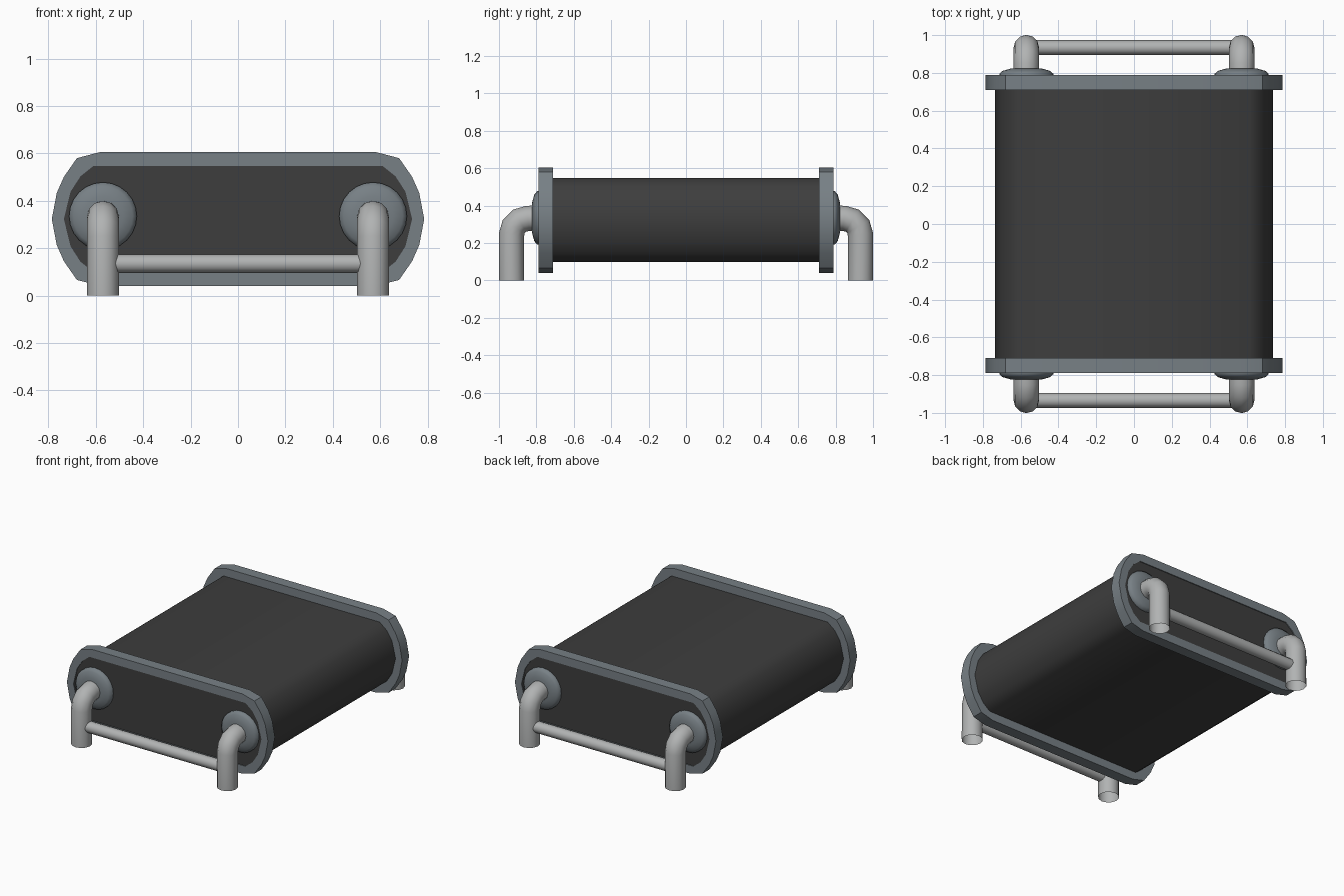
import bpy, bmesh, math
from mathutils import Vector

if "Cube" in bpy.data.objects:
    bpy.data.objects.remove(bpy.data.objects["Cube"])

def material(name, rgb):
    m = bpy.data.materials.new(name)
    m.diffuse_color = (*rgb, 1)
    m.use_nodes = True
    m.node_tree.nodes["Principled BSDF"].inputs["Base Color"].default_value = m.diffuse_color
    return m

DARK = material("charcoal", (0.047, 0.047, 0.047))
SLATE = material("slate grey", (0.185, 0.215, 0.235))
STEEL = material("light steel", (0.44, 0.45, 0.45))
ZC = 0.323

def finish(name, bm, mat, angle=40):
    bmesh.ops.recalc_face_normals(bm, faces=bm.faces)
    me = bpy.data.meshes.new(name)
    bm.to_mesh(me)
    bm.free()
    me.materials.append(mat)
    ob = bpy.data.objects.new(name, me)
    bpy.context.collection.objects.link(ob)
    bpy.ops.object.select_all(action='DESELECT')
    ob.select_set(True)
    bpy.context.view_layer.objects.active = ob
    bpy.ops.object.shade_smooth_by_angle(angle=math.radians(angle))
    return ob

def skin(bm, loops, closed=False, caps=False):
    """Bridge equal-length rings of points with quads."""
    rings = [[bm.verts.new(p) for p in l] for l in loops]
    pairs = list(zip(rings, rings[1:]))
    if closed:
        pairs.append((rings[-1], rings[0]))
    for a, b in pairs:
        n = len(a)
        for i in range(n):
            j = (i + 1) % n
            bm.faces.new((a[i], a[j], b[j], b[i]))
    if caps:
        bm.faces.new(rings[0])
        bm.faces.new(rings[-1])

def outline(quarter, y):
    """Mirror a top-right quarter outline (top to side) into a full loop."""
    right = quarter + [(x, -z) for x, z in reversed(quarter[:-1])]
    full = right + [(-x, z) for x, z in reversed(right)]
    return [Vector((x, y, ZC + z)) for x, z in full]

inner = [(0.61, 0.224), (0.665, 0.18), (0.707, 0.115), (0.735, 0.0)]
outer = [(0.585, 0.282), (0.68, 0.257), (0.735, 0.178), (0.765, 0.11), (0.786, 0.0)]
# same point count on the inner edge so the rim can be bridged
inner_rim = [(0.58, 0.224)] + inner

# main body
bm = bmesh.new()
skin(bm, [outline(inner, -0.782), outline(inner, 0.782)], caps=True)
finish("body", bm, DARK)

def tube(bm, path, r, sides):
    """Sweep a circle along a path lying in a plane; ends stay open."""
    loops = []
    for i, p in enumerate(path):
        d0 = (p - path[max(i - 1, 0)]).normalized()
        d1 = (path[min(i + 1, len(path) - 1)] - p).normalized()
        t = (d0 + d1).normalized()
        side = Vector((1, 0, 0)) if abs(t.x) < 0.5 else Vector((0, 1, 0))
        up = t.cross(side)
        loops.append([p + r * (side * math.cos(a) + up * math.sin(a))
                      for a in (2 * math.pi * k / sides for k in range(sides))])
    skin(bm, loops)

for s, end in ((-1, "front"), (1, "back")):
    # raised rim around each end
    bm = bmesh.new()
    skin(bm, [outline(inner_rim, s * 0.71), outline(outer, s * 0.71),
              outline(outer, s * 0.788), outline(inner_rim, s * 0.788)], closed=True)
    finish(end + "_rim", bm, SLATE, 35)

    for m, hand in ((-1, "left"), (1, "right")):
        x = m * 0.57
        # domed mounting flange
        bm = bmesh.new()
        prof = [(0.143, 0.78), (0.143, 0.795), (0.125, 0.811), (0.085, 0.822), (0.05, 0.824)]
        skin(bm, [[Vector((x + r * math.cos(a), s * y, 0.335 + r * math.sin(a)))
                   for a in (2 * math.pi * k / 24 for k in range(24))]
                  for r, y in prof], caps=True)
        finish(f"{end}_{hand}_flange", bm, SLATE, 60)

        # bent pipe leg
        R, cz, cy = 0.088, 0.244, 0.845
        path = [Vector((x, s * 0.933, 0))]
        for k in range(4):
            a = math.pi / 2 * k / 3
            path.append(Vector((x, s * (cy + R * math.cos(a)), cz + R * math.sin(a))))
        path.append(Vector((x, s * 0.79, cz + R)))
        bm = bmesh.new()
        tube(bm, path, 0.068, 12)
        finish(f"{end}_{hand}_leg", bm, STEEL, 50)

    # cross rod between the legs
    bm = bmesh.new()
    tube(bm, [Vector((-0.55, s * 0.934, 0.135)), Vector((0.55, s * 0.934, 0.135))], 0.039, 12)
    finish(end + "_cross_rod", bm, STEEL, 50)
